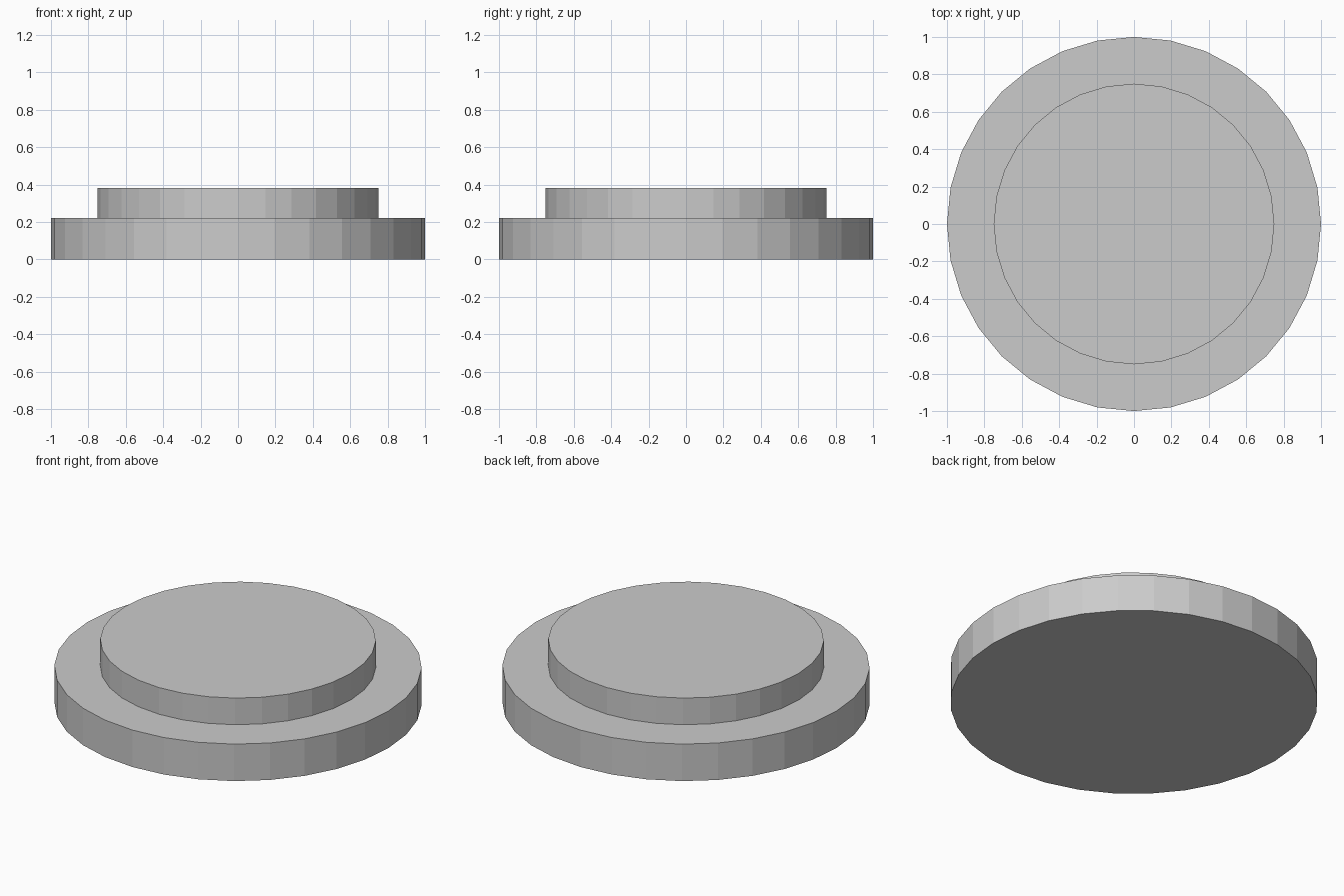
import bpy

if "Cube" in bpy.data.objects:
    bpy.data.objects.remove(bpy.data.objects["Cube"])


def disc(name, radius, z0, z1):
    """Flat-shaded 32-sided disc between two heights."""
    bpy.ops.mesh.primitive_cylinder_add(
        vertices=32, radius=radius, depth=z1 - z0, location=(0, 0, (z0 + z1) / 2))
    bpy.context.object.name = name


# Wide lower step
disc("lower_step", 1.0, 0.0, 0.222)
# Narrower upper step
disc("upper_step", 0.75, 0.222, 0.382)
